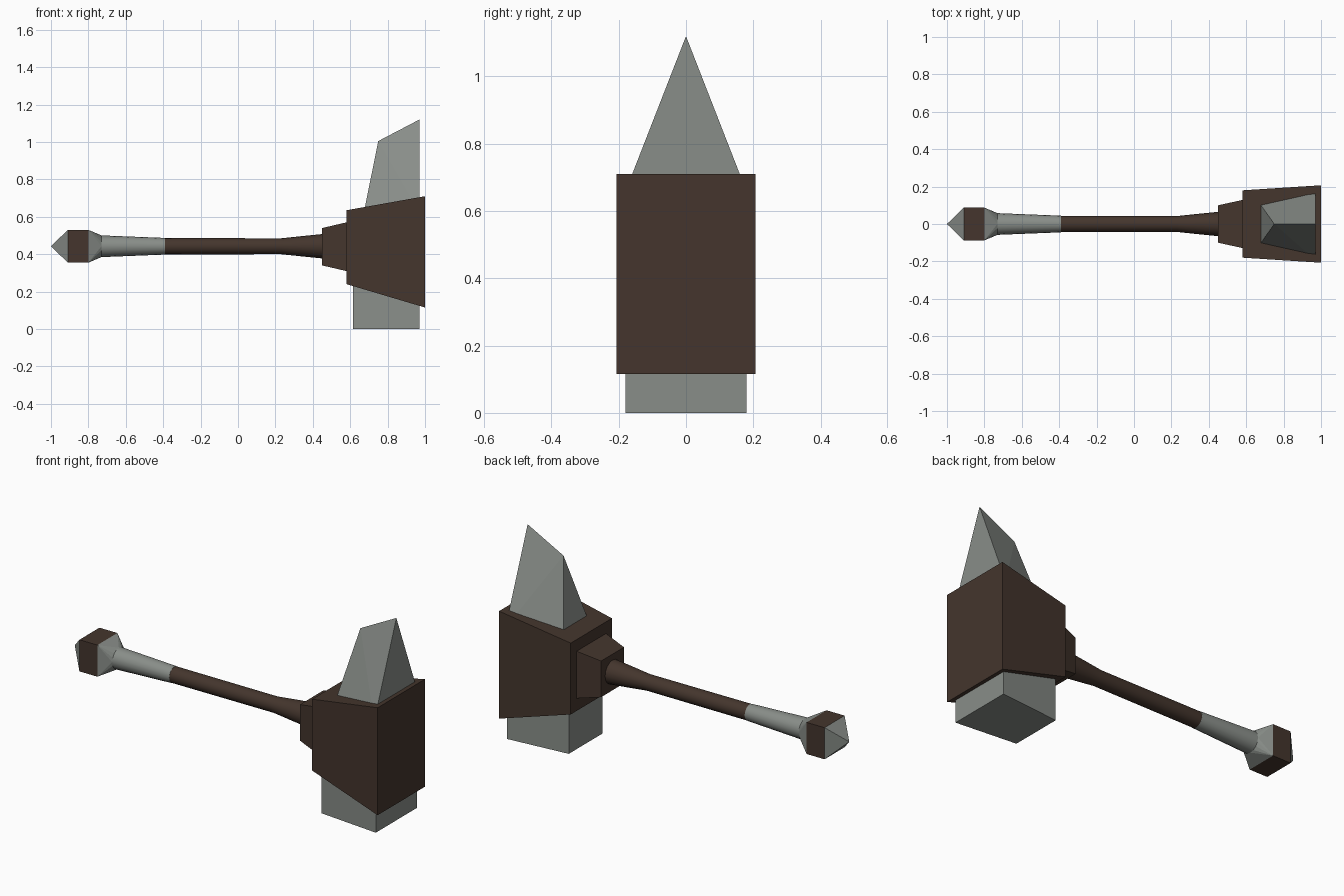
import bpy, bmesh, math

cube = bpy.data.objects.get("Cube")
if cube:
    bpy.data.objects.remove(cube, do_unlink=True)

AXIS_Z = 0.4425  # height of the handle axis


def material(name, colour):
    m = bpy.data.materials.new(name)
    m.use_nodes = True
    m.diffuse_color = colour
    m.node_tree.nodes["Principled BSDF"].inputs["Base Color"].default_value = colour
    return m


brown = material("dark brown", (0.058, 0.036, 0.026, 1))
grey = material("stone grey", (0.25, 0.27, 0.25, 1))


def rect(x, half_y, z0, z1):
    """Rectangular ring in the plane across the handle."""
    return [(x, -half_y, z0), (x, half_y, z0), (x, half_y, z1), (x, -half_y, z1)]


def square(x, half):
    return rect(x, half, AXIS_Z - half, AXIS_Z + half)


def ring(x, radius, sides=16):
    angles = [2 * math.pi * i / sides for i in range(sides)]
    return [(x, radius * math.cos(a), AXIS_Z + radius * math.sin(a)) for a in angles]


def finish(name, bm, mat, smooth=False):
    bmesh.ops.recalc_face_normals(bm, faces=bm.faces)
    mesh = bpy.data.meshes.new(name)
    bm.to_mesh(mesh)
    bm.free()
    mesh.materials.append(mat)
    obj = bpy.data.objects.new(name, mesh)
    bpy.context.collection.objects.link(obj)
    if smooth:
        bpy.ops.object.select_all(action='DESELECT')
        obj.select_set(True)
        bpy.context.view_layer.objects.active = obj
        bpy.ops.object.shade_smooth_by_angle(angle=math.radians(35))
    return obj


def loft(name, rings, mat, smooth=False):
    """Skin matching rings and cap both ends."""
    bm = bmesh.new()
    loops = [[bm.verts.new(p) for p in r] for r in rings]
    for a, b in zip(loops, loops[1:]):
        for i in range(len(a)):
            j = (i + 1) % len(a)
            bm.faces.new((a[i], a[j], b[j], b[i]))
    bm.faces.new(loops[0])
    bm.faces.new(loops[-1])
    return finish(name, bm, mat, smooth)


def hull(name, points, mat):
    bm = bmesh.new()
    for p in points:
        bm.verts.new(p)
    bmesh.ops.convex_hull(bm, input=bm.verts)
    return finish(name, bm, mat)


# Pommel: pointed cap, square band, taper to the round grip
hull("pommel_tip", [(-1, 0, AXIS_Z)] + square(-0.91, 0.0875), grey)
loft("pommel_band", [square(-0.91, 0.0875), square(-0.8, 0.0875)], brown)
hull("pommel_taper", square(-0.8, 0.0875) + ring(-0.73, 0.058), grey)

# Handle: grey grip and brown shaft flaring into the head
loft("grip", [ring(-0.73, 0.058), ring(-0.39, 0.0445)], grey, True)
loft("shaft", [ring(-0.39, 0.0435), ring(0.23, 0.0425),
               ring(0.34, 0.054), ring(0.46, 0.066)], brown, True)

# Head: collar and flared block
loft("collar", [rect(0.45, 0.1, 0.34, 0.54), rect(0.6, 0.133, 0.305, 0.575)], brown)
loft("head_block", [rect(0.58, 0.18, 0.24, 0.635), rect(1, 0.207, 0.115, 0.71)], brown)

# Hammer face: block narrowing toward the handle
loft("hammer_face", [rect(0.615, 0.147, 0, 0.3), rect(0.97, 0.18, 0, 0.3)], grey)

# Spike: ridged wedge rising from the head
bm = bmesh.new()
front_top = bm.verts.new((0.75, 0, 1.005))
back_top = bm.verts.new((0.97, 0, 1.12))
fronts, backs = [], []
for side in (-1, 1):
    front = bm.verts.new((0.672, side * 0.11, 0.62))
    back = bm.verts.new((0.97, side * 0.195, 0.62))
    bm.faces.new((front, back, front_top))
    bm.faces.new((back, back_top, front_top))
    fronts.append(front)
    backs.append(back)
bm.faces.new((fronts[0], fronts[1], front_top))
bm.faces.new((backs[0], backs[1], back_top))
bm.faces.new((fronts[0], fronts[1], backs[1], backs[0]))
finish("spike", bm, grey)
